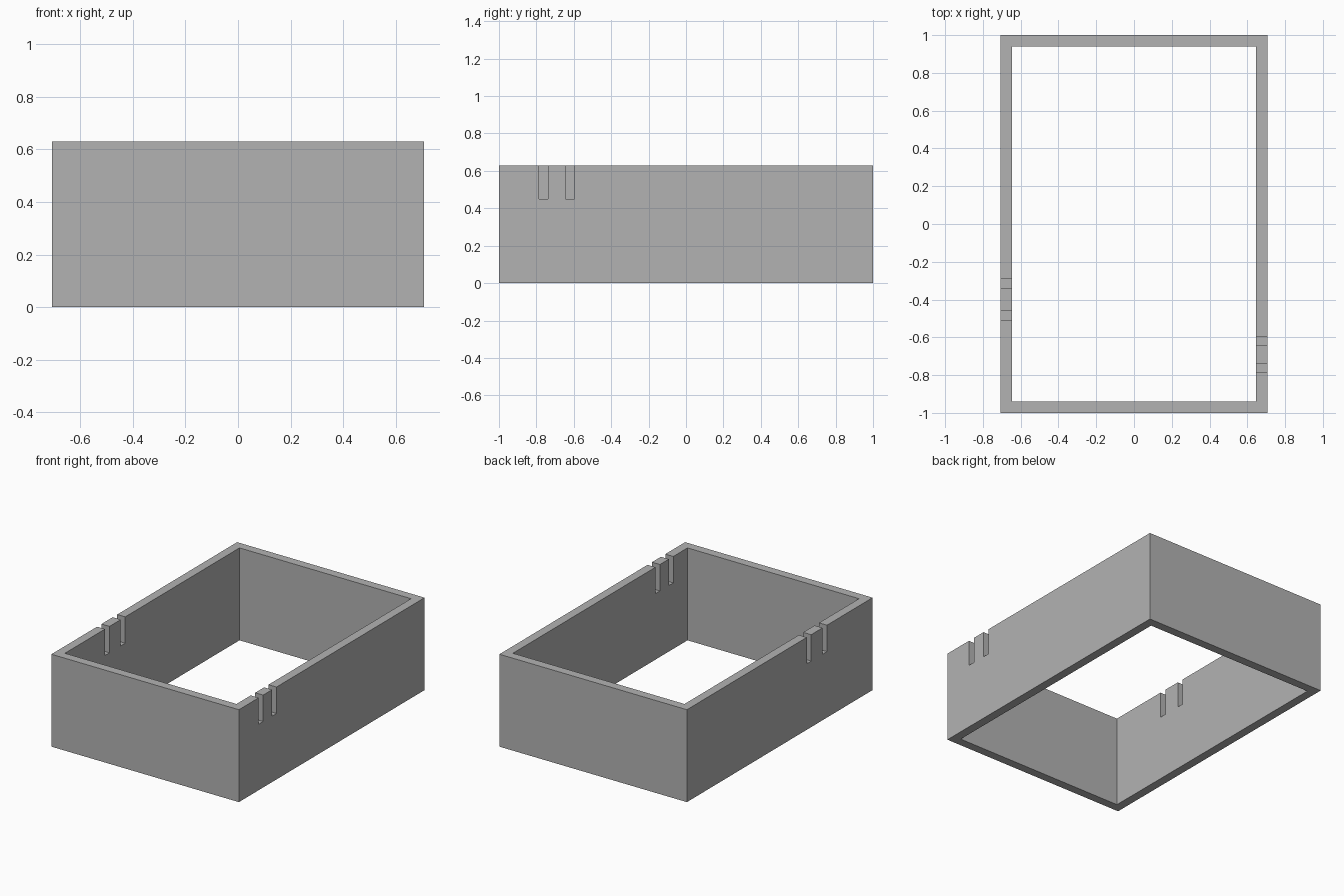
import bpy

default_cube = bpy.data.objects.get("Cube")
if default_cube:
    bpy.data.objects.remove(default_cube, do_unlink=True)

HALF_X, HALF_Y, HEIGHT = 0.707, 1.0, 0.63
WALL = 0.06
SLOT_WIDTH, SLOT_FLOOR = 0.048, 0.45

grey = bpy.data.materials.new("plain grey")
grey.use_nodes = True
colour = (0.45, 0.45, 0.45, 1)
grey.diffuse_color = colour
grey.node_tree.nodes["Principled BSDF"].inputs["Base Color"].default_value = colour


def box(name, low, high):
    """Axis-aligned box between two corners."""
    centre = [(a + b) / 2 for a, b in zip(low, high)]
    bpy.ops.mesh.primitive_cube_add(size=1, location=centre)
    obj = bpy.context.object
    obj.name = name
    obj.scale = [b - a for a, b in zip(low, high)]
    bpy.ops.object.transform_apply(location=True, rotation=False, scale=True)
    obj.data.materials.append(grey)
    return obj


def cut(target, cutter):
    """Subtract the cutter from the target and discard it."""
    cutter.hide_render = True
    mod = target.modifiers.new("cut", "BOOLEAN")
    mod.operation = "DIFFERENCE"
    mod.solver = "EXACT"
    mod.object = cutter
    bpy.context.view_layer.objects.active = target
    bpy.ops.object.modifier_apply(modifier=mod.name)
    bpy.data.objects.remove(cutter, do_unlink=True)


# Open rectangular frame
frame = box("box_frame", (-HALF_X, -HALF_Y, 0), (HALF_X, HALF_Y, HEIGHT))
inner_x, inner_y = HALF_X - WALL, HALF_Y - WALL
cut(frame, box("opening_cutter", (-inner_x, -inner_y, -0.1),
               (inner_x, inner_y, HEIGHT + 0.1)))

# Pairs of slots in the rim: left wall near the front, right wall further back
for side, centres in ((1, (-0.763, -0.619)), (-1, (-0.485, -0.315))):
    for y in centres:
        x = side * (HALF_X - WALL / 2)
        cut(frame, box("slot_cutter",
                       (x - WALL, y - SLOT_WIDTH / 2, SLOT_FLOOR),
                       (x + WALL, y + SLOT_WIDTH / 2, HEIGHT + 0.1)))
